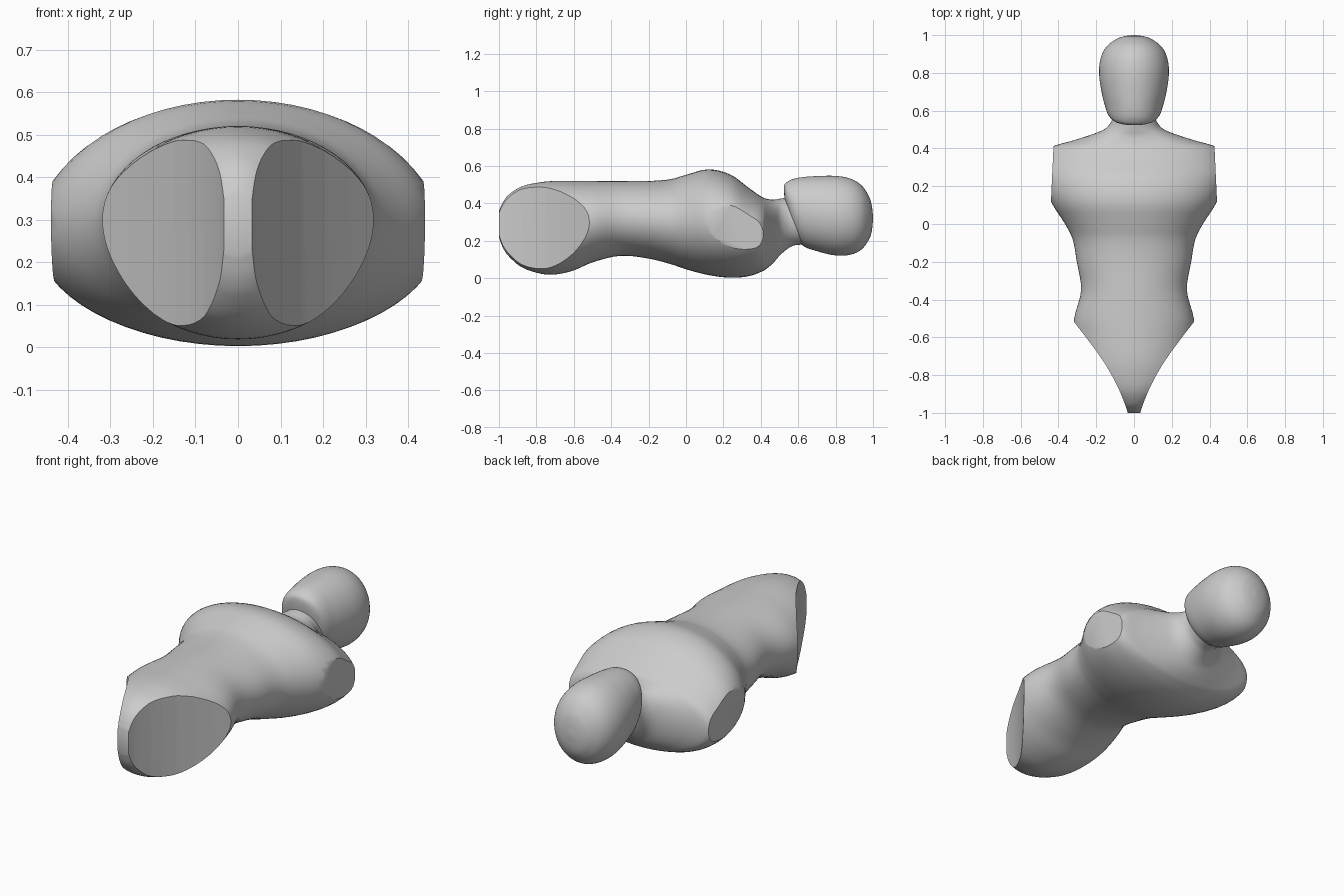
import bpy, bmesh, math

if "Cube" in bpy.data.objects:
    bpy.data.objects.remove(bpy.data.objects["Cube"])

grey = bpy.data.materials.new("plain grey")
grey.use_nodes = True
COLOUR = (0.6, 0.6, 0.6, 1)
grey.diffuse_color = COLOUR
grey.node_tree.nodes["Principled BSDF"].inputs["Base Color"].default_value = COLOUR


def add_object(name, bm):
    bmesh.ops.recalc_face_normals(bm, faces=bm.faces)
    mesh = bpy.data.meshes.new(name)
    bm.to_mesh(mesh)
    bm.free()
    mesh.materials.append(grey)
    ob = bpy.data.objects.new(name, mesh)
    bpy.context.collection.objects.link(ob)
    return ob


def smooth_rows(rows, steps):
    """Spline through the rows, with slopes that allow for uneven spacing."""
    n = len(rows)
    out = []

    def slope(i, k):
        a, b = max(i - 1, 0), min(i + 1, n - 1)
        return (rows[b][k] - rows[a][k]) / (rows[b][0] - rows[a][0])

    for i in range(n - 1):
        p, q = rows[i], rows[i + 1]
        h = q[0] - p[0]
        for s in range(steps):
            t = s / steps
            row = [p[0] + h * t]
            for k in range(1, len(p)):
                row.append((2*t**3 - 3*t**2 + 1) * p[k] + (t**3 - 2*t**2 + t) * h * slope(i, k)
                           + (3*t**2 - 2*t**3) * q[k] + (t**3 - t**2) * h * slope(i + 1, k))
            out.append(row)
    return out + [rows[-1]]


def loft(name, rows, steps=4, sides=64):
    """Oval rings along y; each row is y, half width, underside z, upper z."""
    bm = bmesh.new()
    rings = []
    for y, w, low, high in smooth_rows(rows, steps):
        mid, half = (low + high) / 2, (high - low) / 2
        rings.append([bm.verts.new((w * math.cos(a), y, mid + half * math.sin(a)))
                      for a in (2 * math.pi * i / sides for i in range(sides))])
    for r, s in zip(rings, rings[1:]):
        for i in range(sides):
            j = (i + 1) % sides
            bm.faces.new((r[i], r[j], s[j], s[i]))
    bm.faces.new(rings[0])
    bm.faces.new(rings[-1])
    return add_object(name, bm)


def cut(target, name, outline):
    """Cut an upright prism from both sides of the target."""
    for side, word in ((1, "left"), (-1, "right")):
        bm = bmesh.new()
        face = bm.faces.new([bm.verts.new((side * x, y, -0.2)) for x, y in outline])
        top = bmesh.ops.extrude_face_region(bm, geom=[face])["geom"]
        bmesh.ops.translate(bm, vec=(0, 0, 1),
                            verts=[v for v in top if isinstance(v, bmesh.types.BMVert)])
        cutter = add_object(f"{word}_{name}", bm)
        cutter.hide_render = True
        mod = target.modifiers.new(cutter.name, "BOOLEAN")
        mod.operation = "DIFFERENCE"
        mod.solver = "EXACT"
        mod.object = cutter
        bpy.context.view_layer.objects.active = target
        bpy.ops.object.modifier_apply(modifier=mod.name)
        bpy.data.objects.remove(cutter)


# Torso from crotch to neck
torso = loft("torso", [
    (-1.0, 0.06, 0.22, 0.36),
    (-0.98, 0.085, 0.165, 0.405),
    (-0.95, 0.12, 0.12, 0.445),
    (-0.88, 0.22, 0.06, 0.49),
    (-0.78, 0.29, 0.025, 0.513),
    (-0.7, 0.31, 0.02, 0.52),
    (-0.6, 0.32, 0.042, 0.52),
    (-0.5, 0.317, 0.085, 0.52),
    (-0.35, 0.28, 0.12, 0.52),
    (-0.2, 0.303, 0.105, 0.52),
    (-0.08, 0.325, 0.075, 0.53),
    (0.0, 0.365, 0.048, 0.553),
    (0.12, 0.44, 0.017, 0.582),
    (0.24, 0.475, 0.003, 0.553),
    (0.34, 0.465, 0.012, 0.48),
    (0.41, 0.43, 0.038, 0.432),
    (0.44, 0.33, 0.058, 0.423),
    (0.47, 0.235, 0.085, 0.42),
    (0.5, 0.16, 0.12, 0.425),
    (0.54, 0.122, 0.155, 0.43),
    (0.58, 0.113, 0.176, 0.43),
    (0.7, 0.12, 0.18, 0.43),
])

# Head with a raised chin
head = loft("head", [
    (0.524, 0.03, 0.455, 0.492),
    (0.528, 0.06, 0.42, 0.503),
    (0.54, 0.098, 0.36, 0.515),
    (0.57, 0.132, 0.25, 0.53),
    (0.62, 0.152, 0.178, 0.54),
    (0.7, 0.172, 0.145, 0.546),
    (0.8, 0.185, 0.122, 0.547),
    (0.88, 0.176, 0.126, 0.532),
    (0.94, 0.145, 0.155, 0.495),
    (0.98, 0.092, 0.21, 0.435),
    (0.994, 0.052, 0.255, 0.385),
    (1.0, 0.01, 0.31, 0.33),
])

# Curved hip openings and flat shoulder openings
cut(torso, "hip_cutter", [
    (0.42, -0.38), (0.32, -0.515), (0.26, -0.592), (0.2, -0.672), (0.15, -0.745),
    (0.11, -0.815), (0.08, -0.875), (0.055, -0.935), (0.042, -0.97), (0.033, -1.0),
    (0.03, -1.1), (0.6, -1.1), (0.6, -0.38)])
cut(torso, "shoulder_cutter", [(0.422, 0.5), (0.445, 0.0), (0.7, 0.0), (0.7, 0.5)])

for ob in (torso, head):
    bpy.ops.object.select_all(action="DESELECT")
    ob.select_set(True)
    bpy.context.view_layer.objects.active = ob
    bpy.ops.object.shade_smooth_by_angle(angle=math.radians(35))
